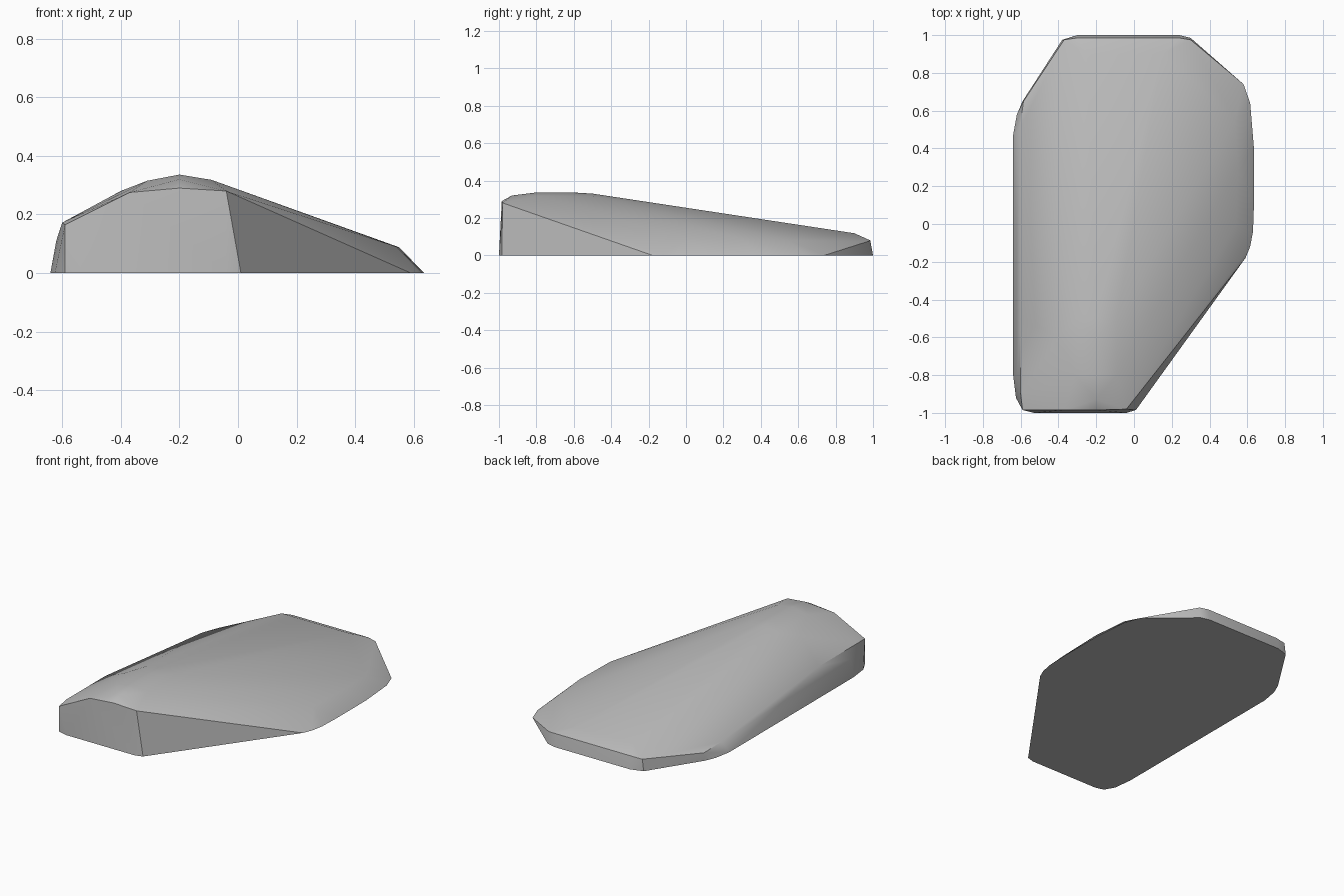
import bpy, bmesh, math

cube = bpy.data.objects.get("Cube")
if cube:
    bpy.data.objects.remove(cube, do_unlink=True)

# Flat footprint outline
base = [(-0.59, -0.985), (-0.53, -1), (-0.04, -1), (0.01, -0.985),
        (0.59, -0.18), (0.615, -0.12), (0.63, -0.04), (0.635, 0.1), (0.635, 0.4),
        (0.615, 0.64), (0.58, 0.74), (0.3, 0.985), (0.24, 1), (-0.3, 1), (-0.38, 0.975),
        (-0.59, 0.65), (-0.62, 0.58), (-0.64, 0.47), (-0.64, -0.8), (-0.625, -0.92)]

# Upper edge of the tall front wall and the low back wall
front_rim = [(-0.59, -0.985, 0.165), (-0.37, -0.985, 0.275),
             (-0.2, -0.985, 0.29), (-0.04, -0.98, 0.28)]
back_rim = [(-0.37, 0.975, 0.075), (-0.3, 0.985, 0.08),
            (0.24, 0.985, 0.08), (0.3, 0.975, 0.075)]

# Rounded crown with its shoulders
crown = [(-0.2, -0.93, 0.32), (-0.2, -0.8, 0.336), (-0.2, -0.6, 0.336),
         (-0.2, -0.5, 0.33), (-0.31, -0.8, 0.315), (-0.31, -0.5, 0.312),
         (-0.09, -0.8, 0.318), (-0.09, -0.5, 0.315), (-0.4, -0.6, 0.28),
         (-0.25, 0.9, 0.118), (0.15, 0.9, 0.118)]

# Steep right wall and sloping left bevel
side_rims = [(-0.62, -0.8, 0.11), (-0.62, -0.1, 0.1), (-0.6, -0.9, 0.172),
             (-0.6, -0.5, 0.172), (-0.605, 0.5, 0.07), (-0.585, 0.65, 0.05),
             (0.54, 0.0, 0.09), (0.55, 0.3, 0.088), (0.535, 0.55, 0.08)]

bm = bmesh.new()
for p in [(x, y, 0) for x, y in base] + front_rim + back_rim + crown + side_rims:
    bm.verts.new(p)
hull = bmesh.ops.convex_hull(bm, input=bm.verts)
loose = {g for g in hull["geom_interior"] + hull["geom_unused"]
         if isinstance(g, bmesh.types.BMVert) and g.is_valid}
bmesh.ops.delete(bm, geom=list(loose), context='VERTS')
bmesh.ops.dissolve_limit(bm, angle_limit=math.radians(1), verts=bm.verts, edges=bm.edges)
bmesh.ops.recalc_face_normals(bm, faces=bm.faces)

mesh = bpy.data.meshes.new("wedge_body")
bm.to_mesh(mesh)
bm.free()
body = bpy.data.objects.new("wedge_body", mesh)
bpy.context.collection.objects.link(body)

# Plain grey finish
grey = bpy.data.materials.new("plain_grey")
grey.use_nodes = True
colour = (0.5, 0.5, 0.5, 1)
grey.diffuse_color = colour
grey.node_tree.nodes["Principled BSDF"].inputs["Base Color"].default_value = colour
mesh.materials.append(grey)

bpy.ops.object.select_all(action='DESELECT')
body.select_set(True)
bpy.context.view_layer.objects.active = body
bpy.ops.object.shade_smooth_by_angle(angle=math.radians(35))
